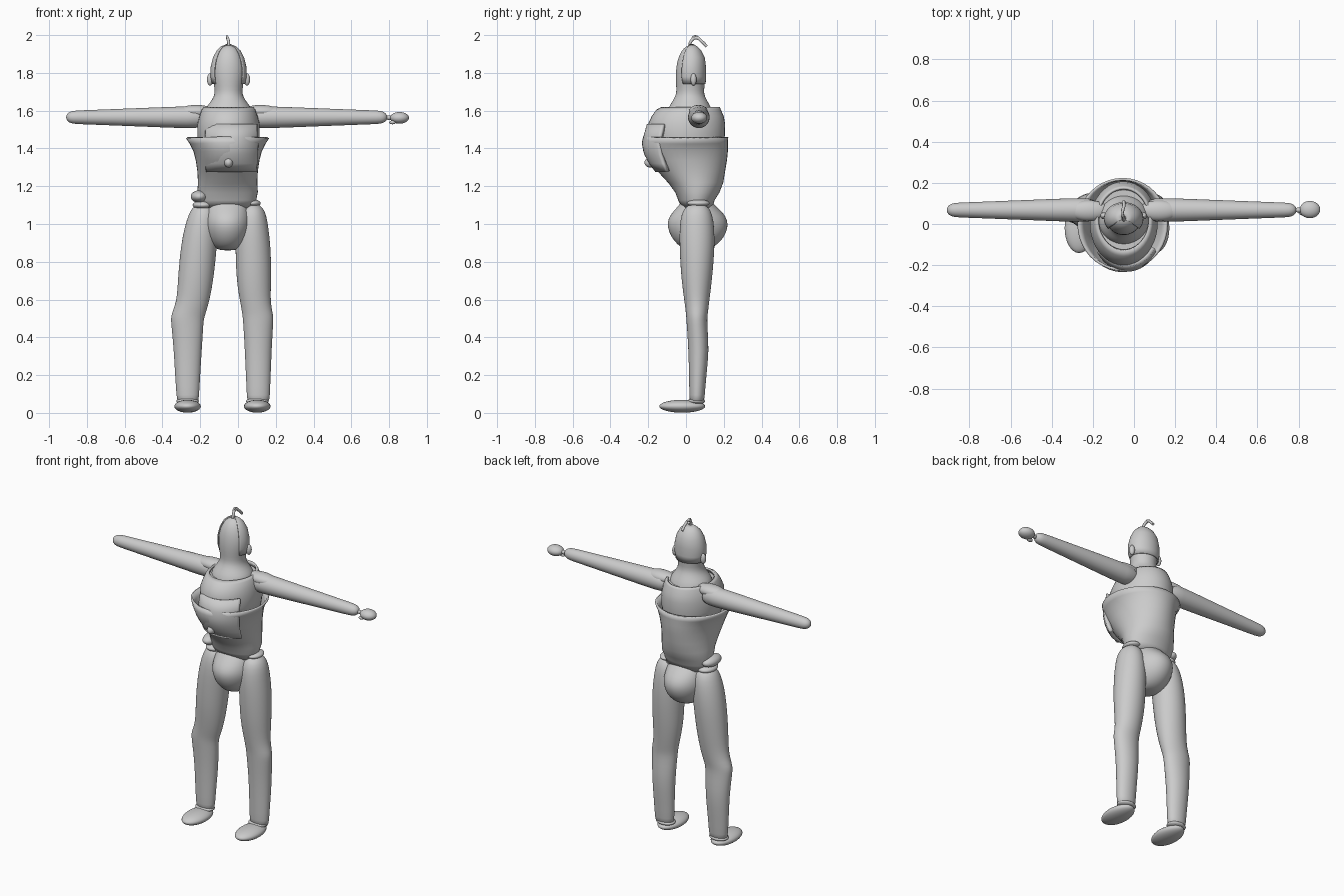
import bpy, bmesh, math
from mathutils import Vector

CX = -0.05  # body axis


def finish(name, bm, subsurf=0, thickness=0, angle=40):
    bmesh.ops.recalc_face_normals(bm, faces=bm.faces)
    me = bpy.data.meshes.new(name)
    bm.to_mesh(me)
    bm.free()
    ob = bpy.data.objects.new(name, me)
    bpy.context.collection.objects.link(ob)
    if thickness:
        m = ob.modifiers.new("thick", 'SOLIDIFY')
        m.thickness, m.offset = thickness, -1
    if subsurf:
        m = ob.modifiers.new("smooth", 'SUBSURF')
        m.levels = m.render_levels = subsurf
    bpy.context.view_layer.objects.active = ob
    ob.select_set(True)
    bpy.ops.object.shade_smooth_by_angle(angle=math.radians(angle))
    ob.select_set(False)
    return ob


def loft(name, rings, axis='z', n=40, arc=(0, 360), caps=True, **kw):
    """Rings are (height, a_min, a_max, b_min, b_max) ellipses stacked on an axis."""
    bm = bmesh.new()
    full = arc[1] - arc[0] == 360
    loops = []
    for h, a0, a1, b0, b1 in rings:
        row = []
        for i in range(n if full else n + 1):
            t = math.radians(arc[0] + (arc[1] - arc[0]) * i / n)
            a = (a0 + a1) / 2 + (a1 - a0) / 2 * math.cos(t)
            b = (b0 + b1) / 2 + (b1 - b0) / 2 * math.sin(t)
            row.append(bm.verts.new((a, b, h) if axis == 'z' else (h, a, b)))
        loops.append(row)
    for lo, hi in zip(loops, loops[1:]):
        for i in range(n):
            j = (i + 1) % len(lo)
            bm.faces.new((lo[i], lo[j], hi[j], hi[i]))
    if full and caps:
        bm.faces.new(loops[0])
        bm.faces.new(loops[-1])
    return finish(name, bm, **kw)


def ball(name, loc, size):
    bm = bmesh.new()
    bmesh.ops.create_uvsphere(bm, u_segments=32, v_segments=20, radius=1)
    bmesh.ops.scale(bm, vec=Vector(size), verts=bm.verts)
    bmesh.ops.translate(bm, vec=Vector(loc), verts=bm.verts)
    return finish(name, bm)


def tube(name, pts, r):
    cu = bpy.data.curves.new(name, 'CURVE')
    cu.dimensions, cu.bevel_depth, cu.bevel_resolution = '3D', r, 3
    cu.use_fill_caps = True
    sp = cu.splines.new('BEZIER')
    sp.bezier_points.add(len(pts) - 1)
    for p, co in zip(sp.bezier_points, pts):
        p.co = co
        p.handle_left_type = p.handle_right_type = 'AUTO'
    ob = bpy.data.objects.new(name, cu)
    bpy.context.collection.objects.link(ob)
    return ob


def sym(rows, cx=CX):
    """Rows (z, half width, y front, y back) to loft rings."""
    return [(z, cx - w, cx + w, f, b) for z, w, f, b in rows]


# Head and neck
loft("head_and_neck", sym([
    (1.50, .13, -.12, .16), (1.60, .128, -.10, .14), (1.63, .11, -.085, .125),
    (1.66, .085, -.065, .108), (1.69, .072, -.05, .094), (1.73, .076, -.052, .098),
    (1.78, .085, -.055, .102), (1.83, .086, -.052, .102), (1.88, .075, -.042, .095),
    (1.92, .055, -.022, .075), (1.94, .033, 0, .055), (1.947, .01, .02, .035)]), subsurf=1)
# Hair shell round the back of the head, with open front
loft("hair_cap", sym([
    (1.74, .087, -.045, .104), (1.78, .096, -.055, .106), (1.83, .095, -.053, .106),
    (1.88, .083, -.043, .1), (1.92, .062, -.024, .08), (1.94, .04, 0, .06),
    (1.952, .012, .015, .04)]), arc=(-38, 218), thickness=.006)
tube("hair_tuft", [(CX, .02, 1.93), (CX, .025, 1.965), (CX - .006, .055, 1.985),
                   (CX, .085, 1.965), (CX, .11, 1.94)], .008)
tube("hair_tuft_strand", [(CX, .03, 1.975), (CX - .008, .045, 1.993), (CX - .006, .07, 1.985)], .006)
for s, side in ((-1, "right"), (1, "left")):
    ball(side + "_ear", (CX + s * .098, .04, 1.765), (.016, .016, .032))

# Upper torso with an open collar
loft("upper_torso", sym([
    (1.36, .15, -.17, .19), (1.46, .165, -.195, .205), (1.53, .165, -.2, .207),
    (1.57, .154, -.182, .2), (1.605, .142, -.157, .185), (1.62, .13, -.13, .178)]),
    caps=False, thickness=.012)
loft("collar_floor", sym([(1.57, .14, -.16, .185), (1.60, .135, -.125, .165)]))

# Flared vest, open at the top
loft("vest", sym([
    (1.09, .13, -.01, .13), (1.13, .14, -.03, .14), (1.17, .148, -.045, .165),
    (1.22, .145, -.08, .185), (1.28, .148, -.135, .195), (1.34, .157, -.185, .205),
    (1.39, .17, -.215, .21), (1.43, .19, -.222, .21), (1.46, .21, -.215, .212)], cx=-.055),
    caps=False, thickness=.012)
loft("waist", sym([(1.05, .11, -.03, .14), (1.12, .12, -.015, .13), (1.2, .13, -.06, .17),
                   (1.36, .13, -.15, .19)]))
# Front panel with button
loft("front_panel", sym([
    (1.275, .165, -.162, .12), (1.32, .168, -.195, .16), (1.37, .17, -.222, .19),
    (1.42, .175, -.232, .2), (1.46, .172, -.226, .2), (1.53, .168, -.207, .2)],
    cx=-.035), arc=(215, 325), n=24, thickness=.025)
ball("button", (-.05, -.19, 1.325), (.023, .03, .026))

# Pouch and belt rolls at the waist
ball("hip_pouch", (-.205, .04, 1.145), (.045, .075, .033))
ball("hip_pouch_lower", (-.185, .05, 1.10), (.055, .07, .025))
ball("hip_roll", (.075, .065, 1.11), (.045, .06, .02))

# Pelvis
loft("pelvis", sym([
    (.86, .03, .03, .09), (.868, .06, -.01, .125), (.89, .085, -.045, .165),
    (.93, .11, -.078, .203), (.98, .124, -.098, .222), (1.02, .125, -.098, .22),
    (1.06, .118, -.075, .198), (1.10, .11, -.035, .15), (1.13, .1, -.02, .13)],
    cx=-.055), subsurf=1)

# Legs: height, front, back, then left and right leg x ranges
LEG = [(.05, .02, .095, .05, .165, -.32, -.21),
       (.08, .018, .098, .047, .168, -.325, -.207),
       (.20, .016, .108, .042, .173, -.333, -.2),
       (.33, .013, .122, .036, .178, -.34, -.192),
       (.44, .006, .114, .03, .184, -.35, -.185),
       (.495, .002, .112, .026, .188, -.356, -.182),
       (.525, 0, .115, .023, .185, -.352, -.172),
       (.58, -.007, .122, .013, .172, -.328, -.155),
       (.66, -.018, .132, -.002, .174, -.32, -.138),
       (.75, -.028, .142, -.01, .176, -.315, -.125),
       (.88, -.034, .152, -.014, .173, -.303, -.112),
       (.98, -.035, .15, -.012, .161, -.284, -.105),
       (1.05, -.025, .14, 0, .15, -.262, -.11),
       (1.09, -.005, .12, .02, .13, -.24, -.125),
       (1.108, .03, .09, .05, .1, -.21, -.155)]
for side, k, fx in (("left", 3, .102), ("right", 5, -.267)):
    loft(side + "_leg", [(r[0], r[k], r[k + 1], r[1], r[2]) for r in LEG], subsurf=1, angle=60)
    ball(side + "_ankle_cuff", (fx, .055, .062), (.06, .046, .018))
    ball(side + "_foot", (fx, -.02, .035), (.07, .121, .034))

# Arms: distance along x and radius
ARM = [(.1, .058), (.2, .058), (.3, .055), (.42, .05), (.55, .045), (.7, .039),
       (.79, .036), (.815, .032), (.832, .022), (.84, .008)]
for s, side, x0, extra in ((1, "left", CX, 0), (-1, "right", CX - .02, 0)):
    loft(side + "_arm", [(x0 + s * d, .068 - r, .068 + r, 1.565 - r, 1.565 + r) for d, r in ARM],
         axis='x', n=32, subsurf=1, angle=60)
    # shoulder fold sitting on the sleeve
    ball(side + "_shoulder_fold", (CX + s * .17, .065, 1.595), (.1, .05, .035))

# Single hand on the left arm
ball("left_wrist", (.8, .068, 1.563), (.02, .012, .012))
ball("left_hand", (.855, .07, 1.562), (.05, .042, .031))
ball("left_thumb", (.818, .055, 1.538), (.018, .013, .01))
